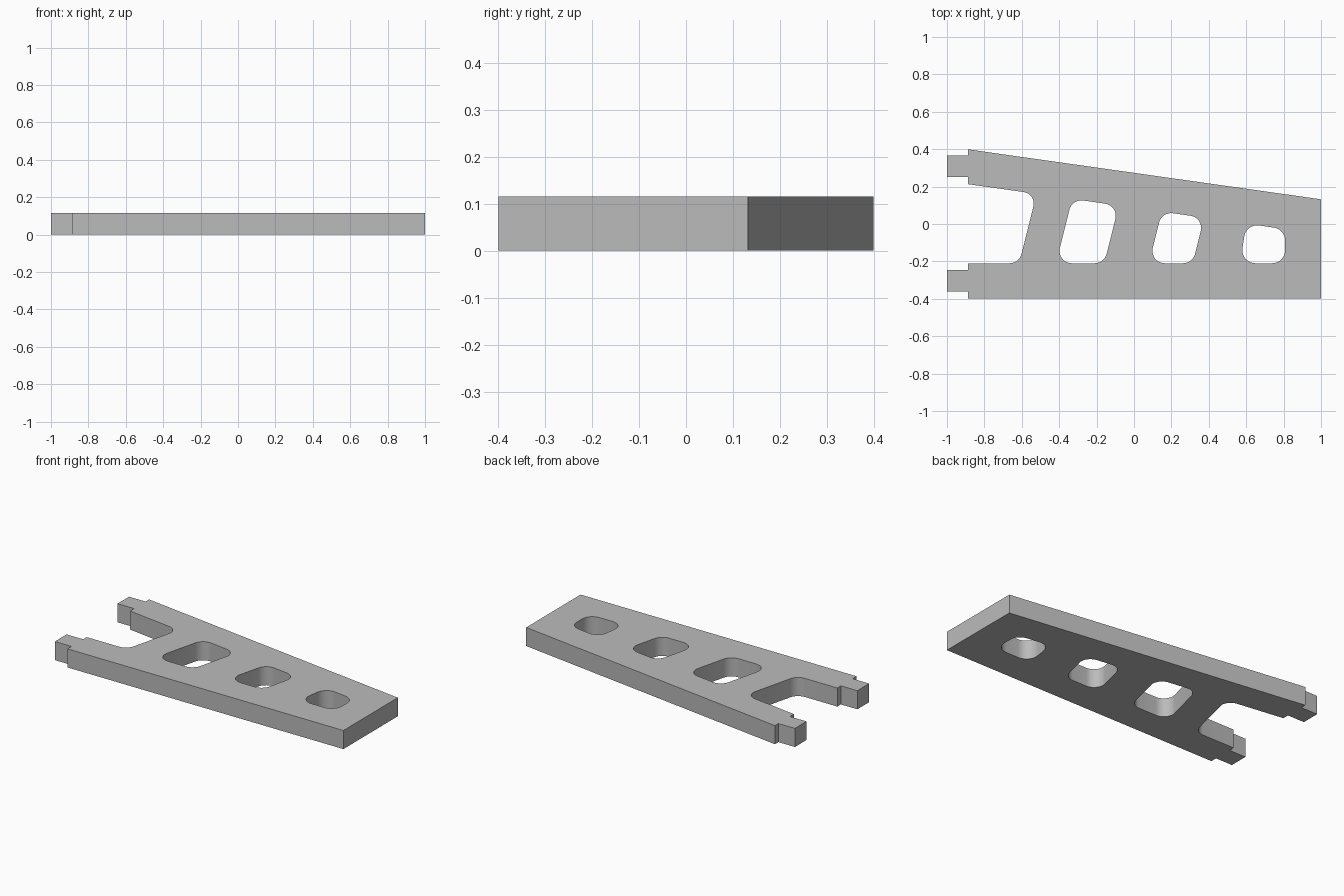
import bpy, bmesh, math
from mathutils import Vector

THICKNESS = 0.115
FLOOR = -0.21          # lower edge of every opening
SEGMENTS = 10          # steps per rounded corner

cube = bpy.data.objects.get("Cube")
if cube:
    bpy.data.objects.remove(cube)


def opening_top(x):
    """Upper edge of the openings, parallel to the sloping back edge."""
    return 0.087 - 0.142 * x


def top_corner(x, lean):
    """Point where a leaning wall starting at (x, FLOOR) meets the upper edge."""
    height = (opening_top(x) - FLOOR) / (1 + 0.142 * lean)
    return (x + lean * height, FLOOR + height)


def fillet(prev, corner, nxt, radius):
    """Arc that rounds one corner."""
    p = Vector(corner)
    a = (Vector(prev) - p).normalized()
    b = (Vector(nxt) - p).normalized()
    half = a.angle(b) / 2
    centre = p + (a + b).normalized() * (radius / math.sin(half))
    reach = radius / math.tan(half)
    start, end = p + a * reach - centre, p + b * reach - centre
    sweep = start.angle(end)
    points = []
    for i in range(SEGMENTS + 1):
        t = i / SEGMENTS
        arm = start * math.sin((1 - t) * sweep) + end * math.sin(t * sweep)
        points.append(centre + arm / math.sin(sweep))
    return points


def rounded(corners):
    """Closed loop; corners are (point, radius), radius 0 stays sharp."""
    loop = []
    for i, (p, r) in enumerate(corners):
        if r:
            loop += fillet(corners[i - 1][0], p, corners[(i + 1) % len(corners)][0], r)
        else:
            loop.append(Vector(p))
    return loop


def window(left, right, lean_left, lean_right, radius):
    points = [(left, FLOOR), (right, FLOOR),
              top_corner(right, lean_right), top_corner(left, lean_left)]
    return rounded([(p, radius) for p in points])


# Outer outline: tapered plate, two stepped tabs and the open rounded slot
STEP = -0.887
outline = rounded([(p, 0) for p in [
    (-1, 0.252), (-1, 0.365), (STEP, 0.365), (STEP, 0.399), (1, 0.132),
    (1, -0.399), (STEP, -0.399), (STEP, -0.36), (-1, -0.36), (-1, -0.245),
    (STEP, -0.245), (STEP, FLOOR)]] + [
    ((-0.614, FLOOR), 0.066), (top_corner(-0.614, 0.25), 0.062),
    ((STEP, opening_top(STEP)), 0), ((STEP, 0.252), 0)])

# Three windows that shrink towards the narrow end
loops = [outline,
         window(-0.417, -0.159, 0.25, 0.25, 0.066),
         window(0.08, 0.314, 0.25, 0.25, 0.066),
         window(0.568, 0.808, 0.15, 0.0, 0.07)]

# Fill the outline around the windows and extrude it to a solid plate
bm = bmesh.new()
edges = []
for loop in loops:
    verts = [bm.verts.new((p.x, p.y, 0)) for p in loop]
    edges += [bm.edges.new((v, verts[i - 1])) for i, v in enumerate(verts)]
bmesh.ops.triangle_fill(bm, edges=edges, use_beauty=True, normal=(0, 0, 1))
extruded = bmesh.ops.extrude_face_region(bm, geom=bm.faces[:], use_keep_orig=True)
top_verts = [g for g in extruded["geom"] if isinstance(g, bmesh.types.BMVert)]
bmesh.ops.translate(bm, verts=top_verts, vec=(0, 0, THICKNESS))
bmesh.ops.recalc_face_normals(bm, faces=bm.faces[:])

mesh = bpy.data.meshes.new("tapered_plate")
bm.to_mesh(mesh)
bm.free()
plate = bpy.data.objects.new("tapered_plate", mesh)
bpy.context.collection.objects.link(plate)

# Plain grey
grey = bpy.data.materials.new("plain grey")
grey.use_nodes = True
colour = (0.5, 0.5, 0.5, 1)
grey.diffuse_color = colour
grey.node_tree.nodes["Principled BSDF"].inputs["Base Color"].default_value = colour
mesh.materials.append(grey)

# Smooth rounded walls, sharp rims
bpy.ops.object.select_all(action="DESELECT")
plate.select_set(True)
bpy.context.view_layer.objects.active = plate
bpy.ops.object.shade_smooth_by_angle(angle=math.radians(30))
